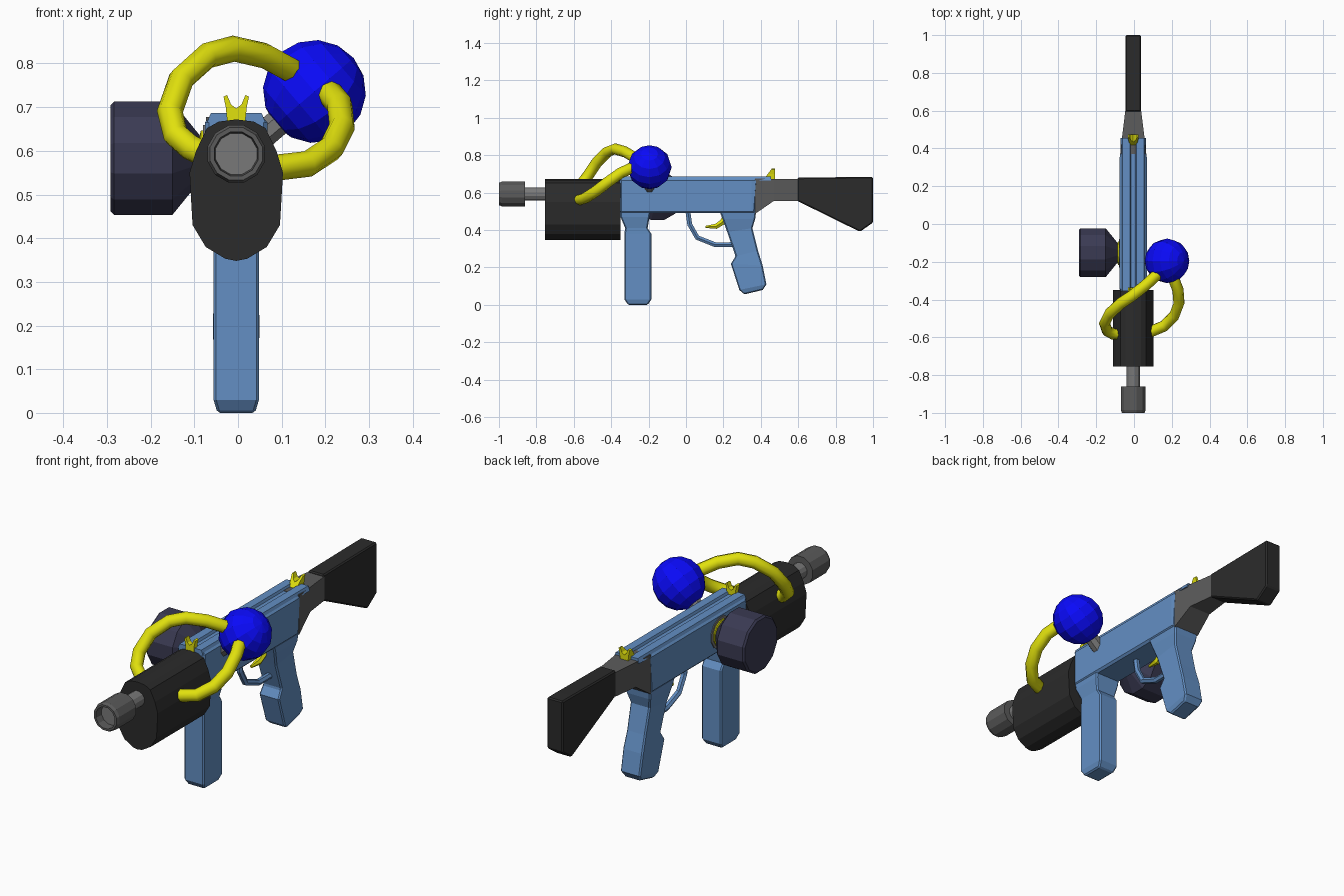
import bpy, bmesh, math
from mathutils import Vector

if "Cube" in bpy.data.objects:
    bpy.data.objects.remove(bpy.data.objects["Cube"])

CX = -0.004  # centre line of the body


def material(name, rgb):
    m = bpy.data.materials.new(name)
    m.diffuse_color = (*rgb, 1)
    m.use_nodes = True
    m.node_tree.nodes["Principled BSDF"].inputs["Base Color"].default_value = m.diffuse_color
    return m


BLUE = material("steel_blue", (0.125, 0.275, 0.55))
BLACK = material("black", (0.024, 0.024, 0.024))
GREY = material("grey", (0.19, 0.19, 0.19))
DARK = material("dark_grey", (0.105, 0.105, 0.105))
SLATE = material("slate", (0.042, 0.042, 0.085))
YELLOW = material("yellow", (0.75, 0.75, 0.004))
BALL = material("bright_blue", (0.003, 0.003, 0.95))


def finish(name, bm, mat, bevel=0):
    bmesh.ops.recalc_face_normals(bm, faces=bm.faces)
    me = bpy.data.meshes.new(name)
    bm.to_mesh(me)
    bm.free()
    me.materials.append(mat)
    ob = bpy.data.objects.new(name, me)
    bpy.context.collection.objects.link(ob)
    if bevel:
        b = ob.modifiers.new("bevel", 'BEVEL')
        b.width, b.segments, b.limit_method = bevel, 1, 'ANGLE'
        b.angle_limit = math.radians(50)
    return ob


def skin(bm, rings):
    for a, b in zip(rings, rings[1:]):
        for i in range(len(a)):
            j = (i + 1) % len(a)
            bm.faces.new((a[i], a[j], b[j], b[i]))
    bm.faces.new(rings[0])
    bm.faces.new(rings[-1])


def loft(name, sections, mat, bevel=0):
    """Four-sided body; each section is (y, z) of one edge, (y, z) of the other, half width."""
    bm = bmesh.new()
    rings = [[bm.verts.new((CX + s * w, *p)) for p, s in ((a, -1), (a, 1), (b, 1), (b, -1))]
             for a, b, w in sections]
    skin(bm, rings)
    return finish(name, bm, mat, bevel)


def prism(name, half, y0, y1, mat, lean=0):
    """Mirrored x-z outline extruded along y."""
    pts = half + [(-x, z) for x, z in reversed(half) if x > 0]
    zmin = min(z for _, z in pts)
    bm = bmesh.new()
    rings = [[bm.verts.new((CX + x, y + k * (z - zmin), z)) for x, z in pts]
             for y, k in ((y0, lean), (y1, 0))]
    skin(bm, rings)
    return finish(name, bm, mat)


def lathe(name, profile, origin, axis, mat, seg=12):
    """Revolve (radius, distance) pairs about an axis."""
    q = Vector((0, 0, 1)).rotation_difference(Vector(axis))
    bm = bmesh.new()
    rings = []
    for r, t in profile:
        ring = []
        for i in range(seg):
            a = 2 * math.pi * (i + 0.5) / seg
            ring.append(bm.verts.new(Vector(origin) + q @ Vector((r * math.cos(a), r * math.sin(a), t))))
        rings.append(ring)
    skin(bm, rings)
    return finish(name, bm, mat)


def tube(name, pts, radius, mat, res=2, radii=None, smooth=False):
    """Round tube swept along a polyline, turned into a mesh."""
    cu = bpy.data.curves.new(name, 'CURVE')
    cu.dimensions = '3D'
    cu.bevel_depth, cu.bevel_resolution, cu.use_fill_caps = radius, res, True
    sp = cu.splines.new('POLY')
    sp.points.add(len(pts) - 1)
    for i, p in enumerate(pts):
        sp.points[i].co = (*p, 1)
        sp.points[i].radius = radii[i] if radii else 1
    tmp = bpy.data.objects.new(name + "_path", cu)
    bpy.context.collection.objects.link(tmp)
    bpy.context.view_layer.update()
    me = bpy.data.meshes.new_from_object(tmp.evaluated_get(bpy.context.evaluated_depsgraph_get()))
    bpy.data.objects.remove(tmp)
    bm = bmesh.new()
    bm.from_mesh(me)
    for f in bm.faces:
        f.smooth = smooth
    bpy.data.meshes.remove(me)
    return finish(name, bm, mat)


# Receiver with grooved top rail
loft("receiver", [((-0.355, 0.675), (-0.355, 0.49), 0.072),
                  ((0.35, 0.675), (0.35, 0.49), 0.072),
                  ((0.385, 0.675), (0.37, 0.485), 0.068)], BLUE, 0.01)
prism("top_rail", [(0, 0.672), (0.012, 0.672), (0.018, 0.687), (0.058, 0.687), (0.067, 0.665)],
      -0.355, 0.455, BLUE)

# Grips
loft("front_grip", [((-0.352, 0.50), (-0.19, 0.50), 0.068),
                    ((-0.35, 0.47), (-0.195, 0.47), 0.066),
                    ((-0.325, 0.41), (-0.205, 0.41), 0.053),
                    ((-0.33, 0.38), (-0.185, 0.38), 0.052),
                    ((-0.33, 0.03), (-0.185, 0.03), 0.052),
                    ((-0.31, 0.0), (-0.205, 0.0), 0.043)], BLUE, 0.006)
loft("rear_grip", [((0.18, 0.50), (0.375, 0.50), 0.068),
                   ((0.195, 0.46), (0.37, 0.46), 0.064),
                   ((0.22, 0.39), (0.355, 0.41), 0.052),
                   ((0.265, 0.26), (0.385, 0.29), 0.05),
                   ((0.24, 0.22), (0.41, 0.21), 0.053),
                   ((0.285, 0.08), (0.43, 0.11), 0.052),
                   ((0.312, 0.056), (0.41, 0.08), 0.043)], BLUE, 0.006)

# Stock
loft("stock_joint", [((0.37, 0.677), (0.37, 0.487), 0.069),
                     ((0.47, 0.674), (0.47, 0.556), 0.058),
                     ((0.60, 0.672), (0.60, 0.556), 0.042)], DARK)
loft("stock", [((0.595, 0.680), (0.595, 0.556), 0.042),
               ((0.93, 0.684), (0.93, 0.391), 0.042),
               ((1.0, 0.684), (1.0, 0.44), 0.042)], BLACK, 0.006)

# Handguard, barrel and hollow muzzle
prism("handguard", [(0, 0.672), (0.04, 0.667), (0.067, 0.652), (0.092, 0.60), (0.107, 0.55),
                    (0.10, 0.43), (0.07, 0.38), (0.025, 0.353), (0, 0.348)], -0.755, -0.35, BLACK)
lathe("barrel", [(0.037, 0.70), (0.037, 0.955)], (CX, 0, 0.593), (0, -1, 0), GREY)
lathe("muzzle", [(0.03, 0.86), (0.068, 0.86), (0.068, 0.985), (0.062, 1.0),
                 (0.052, 1.0), (0.048, 0.95)], (CX, 0, 0.593), (0, -1, 0), DARK)
lathe("bore", [(0.049, 0.945), (0.049, 0.96)], (CX, 0, 0.593), (0, -1, 0), GREY)

# Trigger and guard
tube("trigger_guard", [(CX, 0.01, 0.50), (CX, 0.02, 0.43), (CX, 0.06, 0.36), (CX, 0.155, 0.322),
                       (CX, 0.26, 0.322)], 0.015, BLUE, 1)
tube("trigger", [(CX, 0.22, 0.49), (CX, 0.195, 0.442), (CX, 0.16, 0.42), (CX, 0.105, 0.417)],
     0.016, YELLOW, 1, [1.1, 1.1, 1, 0.4])

# Open sights
for name, y in (("front_sight", -0.36), ("rear_sight", 0.415)):
    prism(name, [(0, 0.697), (0.012, 0.706), (0.021, 0.728), (0.029, 0.724), (0.024, 0.70), (0.021, 0.67)],
          y, y + (0.06 if y > 0 else 0.025), YELLOW, 0.75 if y > 0 else 0)

# Side drum with collar
lathe("side_drum", [(0.125, 0.292), (0.134, 0.284), (0.134, 0.15), (0.055, 0.088)],
      (0, -0.152, 0.583), (-1, 0, 0), SLATE)
lathe("drum_collar", [(0.077, 0.06), (0.077, 0.08)], (0, -0.155, 0.585), (-1, 0, 0), GREY)
lathe("drum_ring", [(0.064, 0.075), (0.064, 0.085), (0.05, 0.088)], (0, -0.155, 0.585), (-1, 0, 0), YELLOW)

# Ball tank on an angled neck
centre, lean = Vector((0.175, -0.195, 0.736)), Vector((0.76, 0, 0.65))
lathe("tank_neck", [(0.033, -0.21), (0.033, -0.06)], centre, lean, GREY, 8)
bm = bmesh.new()
bmesh.ops.create_uvsphere(bm, u_segments=12, v_segments=8, radius=0.118)
bm.transform(Vector((0, 0, 1)).rotation_difference(lean).to_matrix().to_4x4())
bmesh.ops.translate(bm, vec=centre, verts=bm.verts)
finish("ball_tank", bm, BALL)

# Hoses from the tank to the handguard
tube("long_hose", [(0.14, -0.24, 0.77), (0.115, -0.275, 0.788), (0.06, -0.325, 0.818), (-0.01, -0.38, 0.834),
                   (-0.07, -0.42, 0.818), (-0.13, -0.475, 0.764), (-0.156, -0.525, 0.69),
                   (-0.143, -0.565, 0.637), (-0.11, -0.583, 0.608), (-0.075, -0.583, 0.592)],
     0.030, YELLOW, smooth=True)
tube("short_hose", [(0.195, -0.25, 0.74), (0.21, -0.29, 0.732), (0.233, -0.35, 0.705), (0.238, -0.42, 0.655),
                    (0.213, -0.485, 0.605), (0.16, -0.54, 0.57), (0.075, -0.575, 0.56)],
     0.030, YELLOW, smooth=True)
